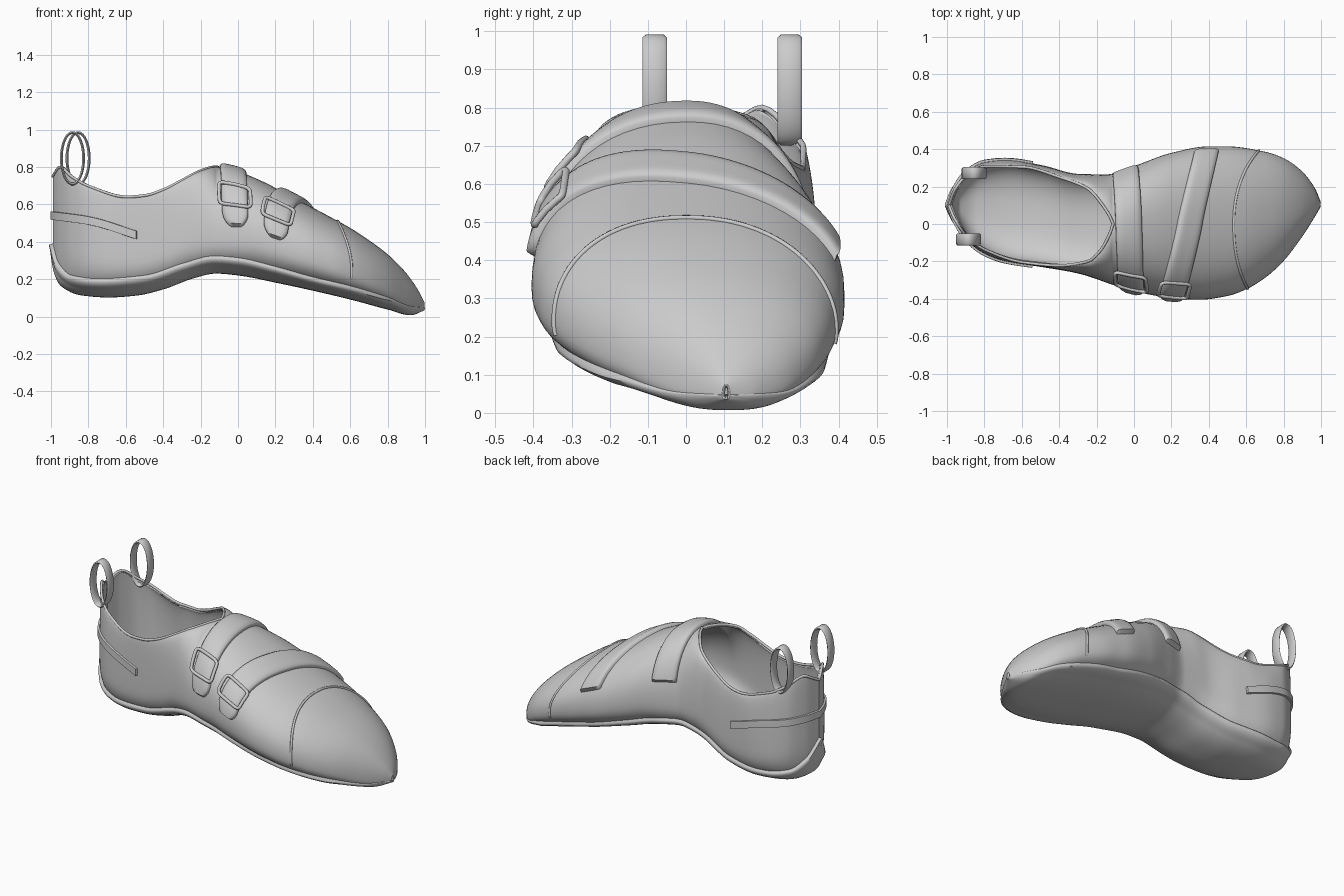
import bpy, bmesh, math
from mathutils import Vector

if "Cube" in bpy.data.objects:
    bpy.data.objects.remove(bpy.data.objects["Cube"])

grey = bpy.data.materials.new("plain grey")
grey.diffuse_color = (0.6, 0.6, 0.6, 1)
grey.use_nodes = True
grey.node_tree.nodes["Principled BSDF"].inputs["Base Color"].default_value = grey.diffuse_color


def curve(*pts):
    """Monotone smooth interpolation through (x, value) pairs."""
    X, Y = [p[0] for p in pts], [p[1] for p in pts]
    d = [(Y[i + 1] - Y[i]) / (X[i + 1] - X[i]) for i in range(len(X) - 1)]
    m = [d[0]] + [2 * a * b / (a + b) if a * b > 0 else 0 for a, b in zip(d, d[1:])] + [d[-1]]

    def f(x):
        x = min(max(x, X[0]), X[-1])
        i = max(k for k in range(len(d)) if X[k] <= x)
        h = X[i + 1] - X[i]
        t = (x - X[i]) / h
        return ((1 + 2 * t) * (1 - t) ** 2 * Y[i] + t * (1 - t) ** 2 * h * m[i]
                + t * t * (3 - 2 * t) * Y[i + 1] + t * t * (t - 1) * h * m[i + 1])
    return f


# Long profiles of the shoe: sides, opening edges, underside, top and sole edge
side = {
    1: curve((-1, .10), (-.97, .19), (-.9, .285), (-.8, .335), (-.7, .345), (-.5, .315), (-.3, .268),
             (-.15, .265), (0, .31), (.2, .38), (.4, .415), (.5, .415), (.7, .387), (.8, .353), (.9, .283),
             (.97, .19), (1, .115)),
    -1: curve((-1, .10), (-.97, .02), (-.9, -.09), (-.8, -.165), (-.7, -.2), (-.5, -.23), (-.3, -.265),
              (-.1, -.33), (0, -.36), (.2, -.395), (.35, -.405), (.5, -.385), (.6, -.35), (.7, -.29),
              (.8, -.2), (.9, -.07), (.97, .04), (1, .095))}
rim = {
    1: curve((-1, .1), (-.97, .18), (-.9, .262), (-.8, .308), (-.6, .305), (-.4, .25), (-.25, .19),
             (-.18, .115), (-.13, .04), (-.11, 0), (.5, 0), (1, .105)),
    -1: curve((-1, .1), (-.97, .03), (-.9, -.07), (-.8, -.14), (-.6, -.205), (-.4, -.222), (-.25, -.2),
              (-.18, -.14), (-.13, -.05), (-.11, 0), (.5, 0), (1, .105))}
bottom = curve((-1, .34), (-.985, .25), (-.95, .175), (-.85, .127), (-.7, .115), (-.55, .125), (-.4, .16),
               (-.25, .215), (-.12, .243), (0, .233), (.2, .195), (.6, .105), (.8, .05), (.93, .01), (1, .035))
top = curve((-1, .75), (-.96, .80), (-.9, .75), (-.8, .695), (-.6, .64), (-.5, .648), (-.4, .68), (-.3, .73),
            (-.2, .78), (-.12, .8), (-.04, .788), (.1, .737), (.3, .635), (.5, .53), (.6, .475), (.7, .41),
            (.8, .335), (.9, .235), (.97, .135), (1, .075))
sole_edge = curve((-1, .39), (-.97, .29), (-.9, .222), (-.75, .203), (-.5, .222), (-.3, .285), (-.13, .325),
                  (0, .315), (.2, .268), (.4, .212), (.6, .165), (.8, .105), (.93, .055), (1, .048))
N_UP, N_LOW, H = 2.2, 2.6, math.pi / 2


def widest(x):
    return min(bottom(x) + .38 * (top(x) - bottom(x)), .42)


def surf(x, s, q):
    """Point on the shoe: s is the side, q runs 0 rim, 1 widest, 2 underside."""
    ys, zw = side[s](x), widest(x)
    if q <= 1:
        t, n, yc, zc = (1 - q) * H, N_UP, rim[s](x), top(x)
    else:
        t, n, yc, zc = (q - 1) * H, N_LOW, (side[1](x) + side[-1](x)) / 2, bottom(x)
    c, k = max(math.cos(t), 0) ** (2 / n), max(math.sin(t), 0) ** (2 / n)
    return Vector((x * (.99 if x < 0 else .997), yc + (ys - yc) * c, zw + (zc - zw) * k))


def q_at(x, z):
    zw = widest(x)
    zc, n, d = (top(x), N_UP, -1) if z > zw else (bottom(x), N_LOW, 1)
    r = min(max((z - zw) / (zc - zw), 0), 1)
    return 1 + d * math.asin(r ** (n / 2)) / H


def over(x, a):
    return surf(x, 1 if a > 0 else -1, abs(a))


def finish(ob, angle=40):
    ob.data.materials.append(grey)
    if ob.type == 'MESH':
        ob.data.shade_smooth()
        ob.data.set_sharp_from_angle(angle=math.radians(angle))
    return ob


def patch(name, rows, height=None, centre=None, angle=40):
    """Skin a grid of points, then raise it along its normals."""
    bm = bmesh.new()
    lay = bm.verts.layers.float.new("rise")
    g = [[bm.verts.new(p) for p in r] for r in rows]
    for i in range(len(g) - 1):
        for j in range(len(g[0]) - 1):
            bm.faces.new((g[i][j], g[i + 1][j], g[i + 1][j + 1], g[i][j + 1]))
    bm.normal_update()
    c = Vector(centre) if centre else sum((v.co for v in bm.verts), Vector()) / len(bm.verts)
    if sum(f.normal.dot(f.calc_center_median() - c) * f.calc_area() for f in bm.faces) < 0:
        bmesh.ops.reverse_faces(bm, faces=bm.faces[:])
    if height:
        for i, r in enumerate(g):
            for j, v in enumerate(r):
                v[lay] = height(i, j)
    bmesh.ops.remove_doubles(bm, verts=bm.verts[:], dist=.0006)
    bm.normal_update()
    if height:
        for v, n in [(v, v.normal.copy()) for v in bm.verts]:
            v.co += n * v[lay]
    me = bpy.data.meshes.new(name)
    bm.to_mesh(me)
    bm.free()
    ob = bpy.data.objects.new(name, me)
    bpy.context.collection.objects.link(ob)
    return finish(ob, angle)


def tube(name, pts, radius, closed=True):
    cu = bpy.data.curves.new(name, 'CURVE')
    cu.dimensions, cu.bevel_depth, cu.bevel_resolution = '3D', radius, 2
    sp = cu.splines.new('POLY')
    sp.points.add(len(pts) - 1)
    for p, co in zip(sp.points, pts):
        p.co = (*co, 1)
    sp.use_cyclic_u = closed
    ob = bpy.data.objects.new(name, cu)
    bpy.context.collection.objects.link(ob)
    return finish(ob)


# Upper: thin shell, open over the ankle
xs = sorted([-math.cos(math.pi * i / 130) for i in range(131)] + [-.11 - .01 * k for k in range(6)])
qs = [2 * k / 30 for k in range(31)]
upper = patch("upper", [[surf(x, -1, q) for q in qs] + [surf(x, 1, q) for q in qs[-2::-1]] for x in xs],
              centre=(0, .05, .4))
sol = upper.modifiers.new("thickness", 'SOLIDIFY')
sol.thickness, sol.offset = .016, -1

# Sole: raised skin under the shoe with a bulging lip that fades out at the toe
sx = [-math.cos(math.pi * i / 110) for i in range(111)]
rows = []
for x in sx:
    q0 = q_at(x, sole_edge(x))
    ks = [0, .012, .05] + [k / 14 for k in range(2, 15)]
    half = [q0 + (2 - q0) * k for k in ks]
    rows.append([surf(x, -1, q) for q in half] + [surf(x, 1, q) for q in half[-2::-1]])
last = len(rows[0]) - 1
lip = {0: -.004, 1: .012, 2: .02, 3: .021, 4: .019, 5: .016}
fade = [min(1, max(.12, (.97 - x) / .2)) for x in sx]
patch("sole", rows, lambda i, j: lip.get(min(j, last - j), .013) * fade[i], (0, .05, .5), 50)

# Binding around the opening
rx = [-1 + .89 * (1 - math.cos(math.pi * i / 50)) / 2 for i in range(51)]
tube("opening_binding", [surf(x, -1, 0) for x in rx] + [surf(x, 1, 0) for x in rx[-2:0:-1]], .008)

# Toe cap seam
seam = [1.12 * (-1 + k / 40) for k in range(81)]
tube("toe_seam", [over(.535 + (.135 if a > 0 else .075) * math.sin(min(abs(a), 1) * H) ** 2, a)
                  for a in seam], .007, False)

# Heel tape wrapped around the back
tape_mid = curve((-1, .54), (-.8, .512), (-.545, .435))
tape_rows = []
for u in [-1, -.996] + [-.98 + .98 * i / 30 for i in range(61)] + [.996, 1]:
    x = -1 + .455 * u * u
    tape_rows.append([surf(x, 1 if u > 0 else -1, q_at(x, tape_mid(x) + w * .023))
                      for w in (-1, -.94, -.5, 0, .5, .94, 1)])
patch("heel_tape", tape_rows,
      lambda i, j: -.003 if j in (0, 6) or i in (0, 64) else .012, (-.7, .07, .5), 50)


# Straps with padded edges, a rounded tail and a buckle
def strap(name, mid, a0, a1, half):
    ws = [-1, -.98, -.88, -.6, -.3, 0, .3, .6, .88, .98, 1]
    n, rows = 50, []
    for i in range(n + 1):
        a = a0 + (a1 - a0) * (i / n)
        near = min((a - a0) / .17, 1)
        k = half * math.sqrt(max(1 - (1 - near) ** 2.4, .1))
        rows.append([over(mid(a) + k * w, a) for w in ws])
    prof = {0: -.006, 1: .012, 2: .02}
    patch(name, rows, lambda i, j: -.006 if i in (0, n) else prof.get(min(j, 10 - j), .024),
          (mid(0), 0, .35), 50)


def buckle(name, mid, a, ha, hx):
    pts = []
    for k in range(32):
        t = 2 * math.pi * k / 32
        c, s = math.cos(t), math.sin(t)
        u, v = (math.copysign(abs(w) ** .3, w) for w in (c, s))
        p = over(mid(a + ha * v) + hx * u, a + ha * v)
        pts.append(p + Vector((0, -.78, .62)) * .028)
    tube(name, pts, .01)


mid1 = lambda a: -.03 - .02 * a
mid2 = lambda a: .297 + .098 * math.sin(a * H)
strap("rear_strap", mid1, -.92, .8, .07)
strap("front_strap", mid2, -.95, .78, .066)
buckle("rear_buckle", mid1, -.61, .125, .085)
buckle("front_buckle", mid2, -.64, .125, .078)

# Pull loops standing on the heel
for name, cx, cy in (("outer_pull_loop", -.885, -.082), ("inner_pull_loop", -.855, .272)):
    rows = []
    for k in range(41):
        t = 2 * math.pi * k / 40
        rows.append([Vector((cx + (.068 - d) * math.cos(t), cy + w, .846 + (.146 - d) * math.sin(t)))
                     for w, d in ((-.032, .008), (-.024, .001), (.024, .001), (.032, .008),
                                  (.024, .016), (-.024, .016), (-.032, .008))])
    patch(name, rows, angle=60)
